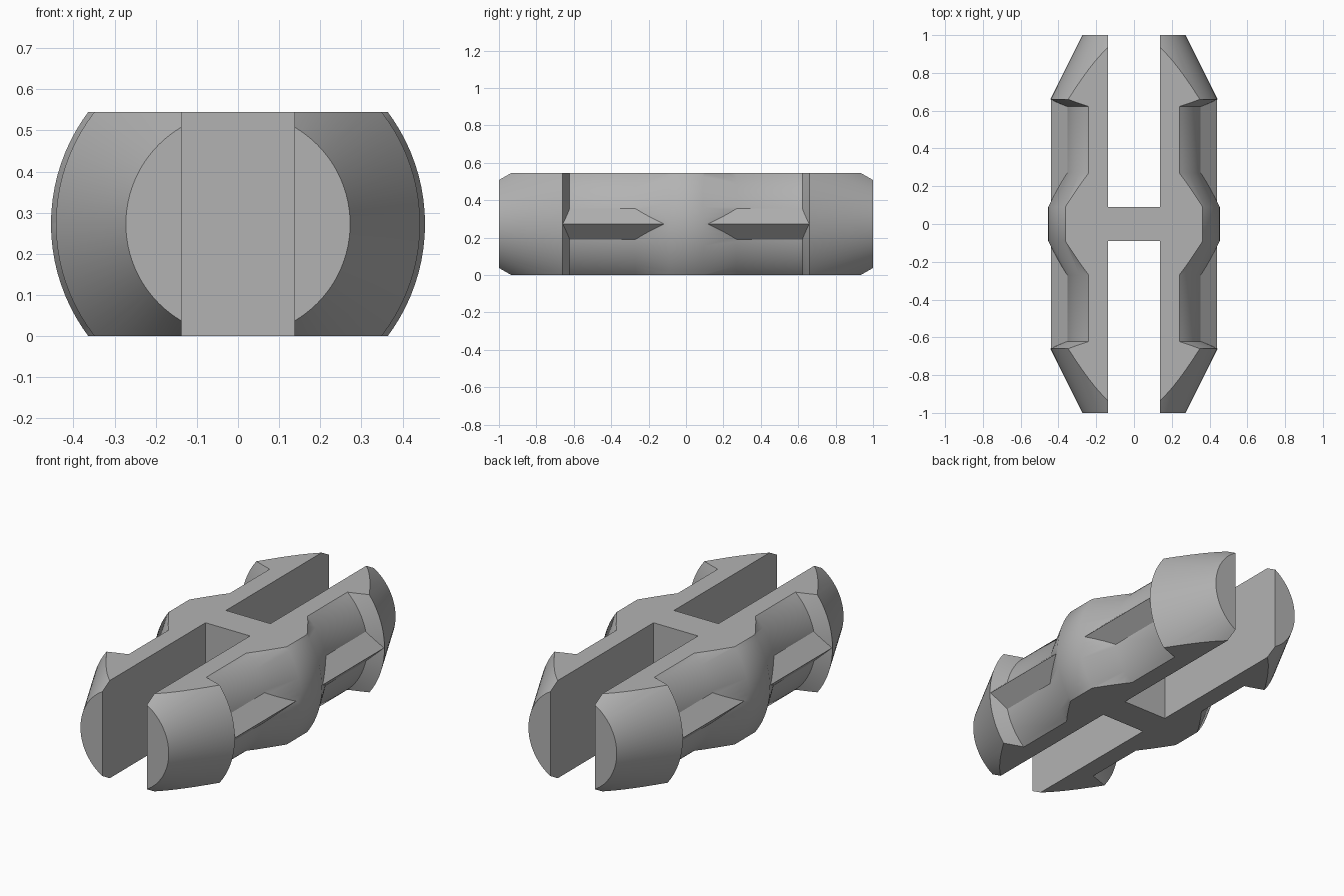
import bpy
import bmesh
import math
from mathutils import Matrix

HEIGHT = 0.545
MID = HEIGHT / 2
SLOT_HALF = 0.1375
WEB_HALF = 0.09
SEGMENTS = 96

old = bpy.data.objects.get("Cube")
if old:
    bpy.data.objects.remove(old, do_unlink=True)

grey = bpy.data.materials.new("light grey plastic")
grey.use_nodes = True
colour = (0.45, 0.45, 0.45, 1)
grey.diffuse_color = colour
grey.node_tree.nodes["Principled BSDF"].inputs["Base Color"].default_value = colour


def make_object(name, bm):
    bmesh.ops.recalc_face_normals(bm, faces=bm.faces)
    mesh = bpy.data.meshes.new(name)
    bm.to_mesh(mesh)
    bm.free()
    mesh.materials.append(grey)
    obj = bpy.data.objects.new(name, mesh)
    bpy.context.collection.objects.link(obj)
    return obj


def box(name, size, centre):
    bm = bmesh.new()
    bmesh.ops.create_cube(bm, size=1, matrix=Matrix.Translation(centre) @ Matrix.Diagonal((*size, 1)))
    return make_object(name, bm)


def lathe(name, profile):
    """Revolve (y, radius) points around the long axis."""
    bm = bmesh.new()
    rings = []
    for y, r in profile:
        angles = [math.tau * i / SEGMENTS for i in range(SEGMENTS)]
        rings.append([bm.verts.new((r * math.cos(a), y, MID + r * math.sin(a))) for a in angles])
    for a, b in zip(rings, rings[1:]):
        for i in range(SEGMENTS):
            j = (i + 1) % SEGMENTS
            bm.faces.new((a[i], a[j], b[j], b[i]))
    bm.faces.new(rings[0])
    bm.faces.new(rings[-1])
    return make_object(name, bm)


def rib(name, side, end):
    """Triangular ridge running along the neck."""
    bm = bmesh.new()
    section = [(0.44, MID), (0.34, MID + 0.095), (0.34, MID - 0.095)]
    caps = [[bm.verts.new((side * x, end * y, z)) for x, z in section] for y in (0.1, 0.658)]
    bm.faces.new(caps[0])
    bm.faces.new(caps[1])
    for i in range(3):
        j = (i + 1) % 3
        bm.faces.new((caps[0][i], caps[0][j], caps[1][j], caps[1][i]))
    return make_object(name, bm)


def combine(target, tool, operation):
    mod = target.modifiers.new(tool.name, "BOOLEAN")
    mod.object = tool
    mod.operation = operation
    mod.solver = "EXACT"
    bpy.context.view_layer.objects.active = target
    bpy.ops.object.modifier_apply(modifier=mod.name)
    bpy.data.objects.remove(tool, do_unlink=True)


# Turned body: tapered heads, necks and a bulging middle
half = [(0.09, 0.4545), (0.27, 0.363), (0.622, 0.363), (0.66, 0.4425), (1.0, 0.2725)]
body = lathe("connector_body", [(-y, r) for y, r in reversed(half)] + half)

# Ribs on both sides of each neck
for side in (1, -1):
    for end in (1, -1):
        combine(body, rib("neck_rib", side, end), "UNION")

# Flat top and bottom
combine(body, box("flat_sides", (2, 3, HEIGHT), (0, 0, MID)), "INTERSECT")

# Slots from each end up to the middle web
for end in (1, -1):
    slot = box("end_slot", (2 * SLOT_HALF, 1.2, 1), (0, end * (WEB_HALF + 0.6), MID))
    combine(body, slot, "DIFFERENCE")

bpy.ops.object.select_all(action="DESELECT")
body.select_set(True)
bpy.context.view_layer.objects.active = body
bpy.ops.object.shade_smooth_by_angle(angle=math.radians(30))
